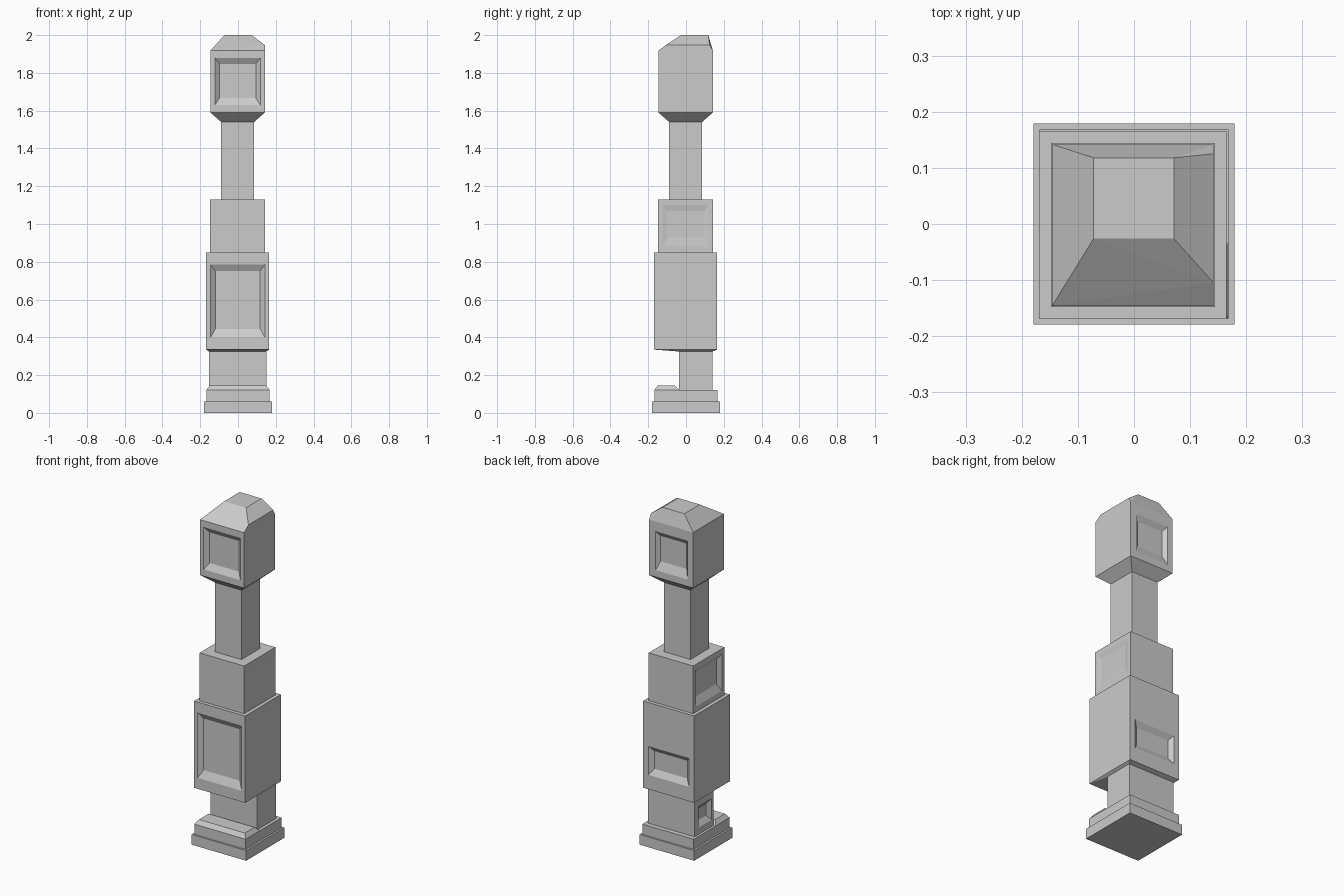
import bpy, bmesh, math

if "Cube" in bpy.data.objects:
    bpy.data.objects.remove(bpy.data.objects["Cube"])


def hull(name, points):
    """Convex solid from corner points, coplanar triangles merged."""
    bm = bmesh.new()
    for p in points:
        bm.verts.new(p)
    bmesh.ops.convex_hull(bm, input=bm.verts[:])
    bmesh.ops.dissolve_limit(bm, angle_limit=math.radians(0.5),
                             verts=bm.verts[:], edges=bm.edges[:])
    bmesh.ops.recalc_face_normals(bm, faces=bm.faces[:])
    me = bpy.data.meshes.new(name)
    bm.to_mesh(me)
    bm.free()
    ob = bpy.data.objects.new(name, me)
    bpy.context.collection.objects.link(ob)
    return ob


def ring(x0, x1, y0, y1, z):
    return [(x, y, z) for x in (x0, x1) for y in (y0, y1)]


def square(r, z, c=0.0):
    return ring(c - r, c + r, c - r, c + r, z)


def recess(target, axis, face, u, z, du, dz, depth=0.02):
    """Cut a sloped panel into the side of target lying at coordinate face."""
    s = 1 if face > 0 else -1
    pts = []
    for off, iu, iz0, iz1 in ((-depth, du, dz[0], dz[1]), (0, 0, 0, 0), (0.03, 0, 0, 0)):
        d = face + s * off
        for a in (u[0] + iu, u[1] - iu):
            for h in (z[0] + iz0, z[1] - iz1):
                pts.append((d, a, h) if axis == 'x' else (a, d, h))
    cutter = hull("panel_cutter", pts)
    cutter.hide_render = True
    mod = target.modifiers.new("panel", 'BOOLEAN')
    mod.operation = 'DIFFERENCE'
    mod.solver = 'EXACT'
    mod.object = cutter
    bpy.context.view_layer.objects.active = target
    bpy.ops.object.modifier_apply(modifier=mod.name)
    bpy.data.objects.remove(cutter)


# Stepped base
hull("plinth", square(0.179, 0) + square(0.179, 0.06))
hull("base_step", square(0.168, 0.06) + square(0.168, 0.12))

# Bevelled ledge at the front of the base
hull("front_ledge", ring(-0.168, 0.168, -0.168, -0.035, 0.12)
     + ring(-0.15, 0.15, -0.15, -0.06, 0.145))

# Set-back lower block with a panel on the left
lower = hull("lower_block", ring(-0.154, 0.15, -0.037, 0.14, 0.12)
             + ring(-0.154, 0.15, -0.037, 0.14, 0.326))
recess(lower, 'x', -0.154, (-0.02, 0.105), (0.16, 0.285), 0.025, (0.03, 0.025))

# Main body with a shallow tapered underside, panels front and back
body = hull("body", ring(-0.154, 0.15, -0.037, 0.14, 0.325)
            + square(0.167, 0.335, -0.002) + square(0.167, 0.848, -0.002))
recess(body, 'y', -0.169, (-0.145, 0.142), (0.40, 0.785), 0.025, (0.045, 0.035))
recess(body, 'y', 0.165, (-0.135, 0.13), (0.42, 0.59), 0.025, (0.035, 0.03))

# Collar with side panels, the right one very shallow
collar = hull("collar", square(0.146, 0.848, -0.002) + square(0.146, 1.13, -0.002))
recess(collar, 'x', -0.148, (-0.125, 0.12), (0.88, 1.10), 0.025, (0.045, 0.03))
recess(collar, 'x', 0.144, (-0.125, 0.12), (0.88, 1.10), 0.025, (0.05, 0.03), 0.005)

# Neck
hull("neck", square(0.087, 1.13, -0.002) + square(0.087, 1.54, -0.002))

# Head: flared underside, hipped top with a raised right eave
head = hull("head", square(0.087, 1.54, -0.002) + square(0.144, 1.59, -0.002)
            + ring(-0.146, 0.142, -0.146, 0.142, 1.918)
            + [(0.142, -0.105, 1.948), (0.142, 0.125, 1.948)]
            + ring(-0.072, 0.071, -0.026, 0.118, 2.0))
recess(head, 'y', -0.146, (-0.122, 0.118), (1.63, 1.88), 0.024, (0.037, 0.032))
recess(head, 'y', 0.142, (-0.11, 0.10), (1.63, 1.86), 0.02, (0.05, 0.03))
